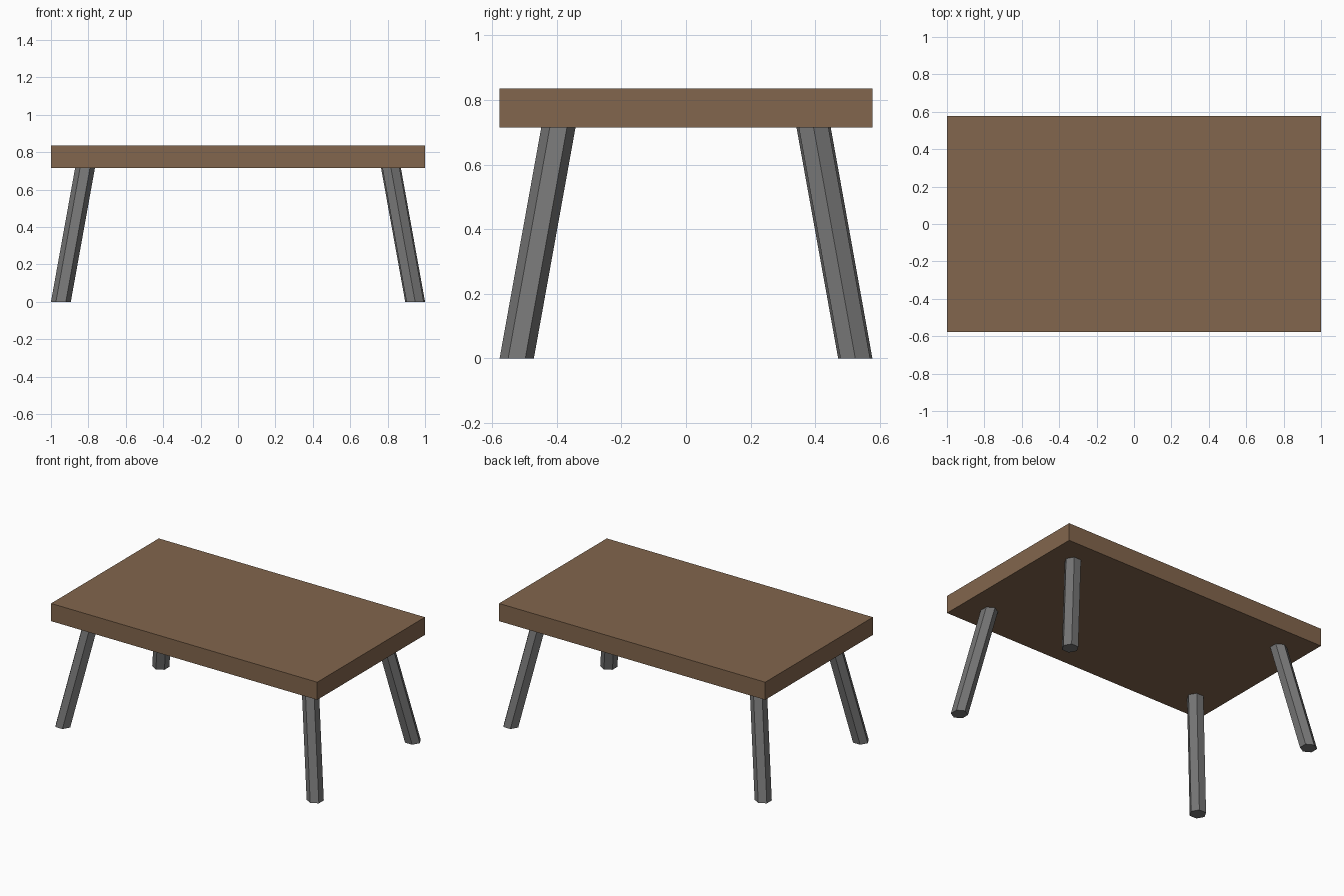
import bpy, bmesh, math

if "Cube" in bpy.data.objects:
    bpy.data.objects.remove(bpy.data.objects["Cube"])

def material(name, rgb):
    m = bpy.data.materials.new(name)
    m.diffuse_color = (*rgb, 1.0)
    m.use_nodes = True
    m.node_tree.nodes["Principled BSDF"].inputs["Base Color"].default_value = m.diffuse_color
    return m

wood = material("brown wood", (0.225, 0.133, 0.074))
metal = material("grey metal", (0.18, 0.18, 0.18))

TOP_Z, UNDER_Z = 0.835, 0.715
HALF_X, HALF_Y = 1.0, 0.578

def add_object(name, bm, mat):
    bmesh.ops.recalc_face_normals(bm, faces=bm.faces[:])
    me = bpy.data.meshes.new(name)
    bm.to_mesh(me)
    bm.free()
    me.materials.append(mat)
    ob = bpy.data.objects.new(name, me)
    bpy.context.collection.objects.link(ob)
    return ob

# table top: one thick slab
bm = bmesh.new()
bmesh.ops.create_cube(bm, size=1.0)
for v in bm.verts:
    v.co.x *= 2 * HALF_X
    v.co.y *= 2 * HALF_Y
    v.co.z = (v.co.z + 0.5) * (TOP_Z - UNDER_Z) + UNDER_Z
add_object("table_top", bm, wood)

# leg: six-sided post, splayed outward, cut level at both ends
def leg(name, sx, sy, turn):
    radius, splay = 0.053, 0.129
    bm = bmesh.new()
    rings = []
    for z, inset in ((0.0, 0.0), (UNDER_Z, splay)):
        cx = sx * (0.947 - inset)
        cy = sy * (0.524 - inset)
        rings.append([bm.verts.new((cx + radius * math.cos(turn + k * math.pi / 3),
                                    cy + radius * math.sin(turn + k * math.pi / 3), z))
                      for k in range(6)])
    low, high = rings
    bm.faces.new(low[::-1])
    bm.faces.new(high)
    for k in range(6):
        n = (k + 1) % 6
        bm.faces.new((low[k], low[n], high[n], high[k]))
    add_object(name, bm, metal)

# each leg is a quarter turn from its neighbour
for name, sx, sy, turn in (("front_left_leg", -1, -1, 0.0),
                           ("front_right_leg", 1, -1, math.pi / 2),
                           ("back_right_leg", 1, 1, 0.0),
                           ("back_left_leg", -1, 1, math.pi / 2)):
    leg(name, sx, sy, turn)
